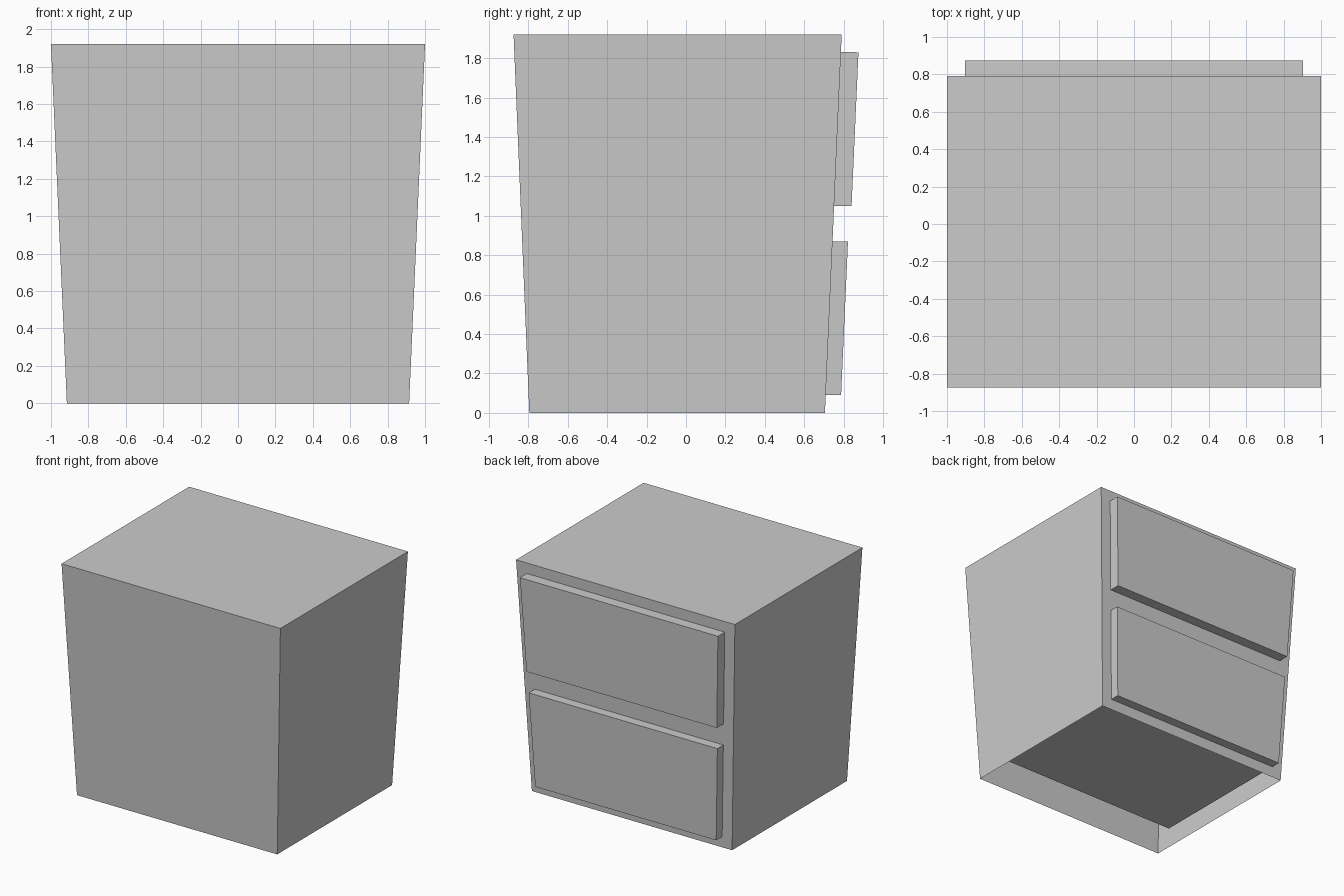
import bpy
import bmesh

if "Cube" in bpy.data.objects:
    bpy.data.objects.remove(bpy.data.objects["Cube"])


def tapered_box(name, low, high, open_bottom=False):
    """Box between two rectangles, each (half_width, y_front, y_back, z_at_front, z_at_back)."""
    bm = bmesh.new()
    rings = []
    for hw, y0, y1, z0, z1 in (low, high):
        rings.append([bm.verts.new(p) for p in
                      ((-hw, y0, z0), (hw, y0, z0), (hw, y1, z1), (-hw, y1, z1))])
    a, b = rings
    for i in range(4):
        j = (i + 1) % 4
        bm.faces.new((a[i], a[j], b[j], b[i]))
    bm.faces.new(b)
    if not open_bottom:
        bm.faces.new(a[::-1])
    mesh = bpy.data.meshes.new(name)
    bm.to_mesh(mesh)
    bm.free()
    obj = bpy.data.objects.new(name, mesh)
    bpy.context.collection.objects.link(obj)
    return obj


# Cabinet shell, flaring upwards and open underneath
tapered_box("cabinet_body",
            (0.915, -0.795, 0.705, 0.0, 0.0),
            (1.0, -0.875, 0.79, 1.92, 1.92), open_bottom=True)

# Two deep drawers that follow the flare and stand proud of the +y side
for name, z in (("lower_drawer", 0.09), ("upper_drawer", 1.05)):
    flare = 0.0443 * z
    low = (0.823 + flare, -0.555 - flare, 0.782 + flare * 1.25, z, z)
    high = (0.858 + flare, -0.59 - flare, 0.817 + flare * 1.25, z + 0.783, z + 0.78)
    tapered_box(name, low, high)
